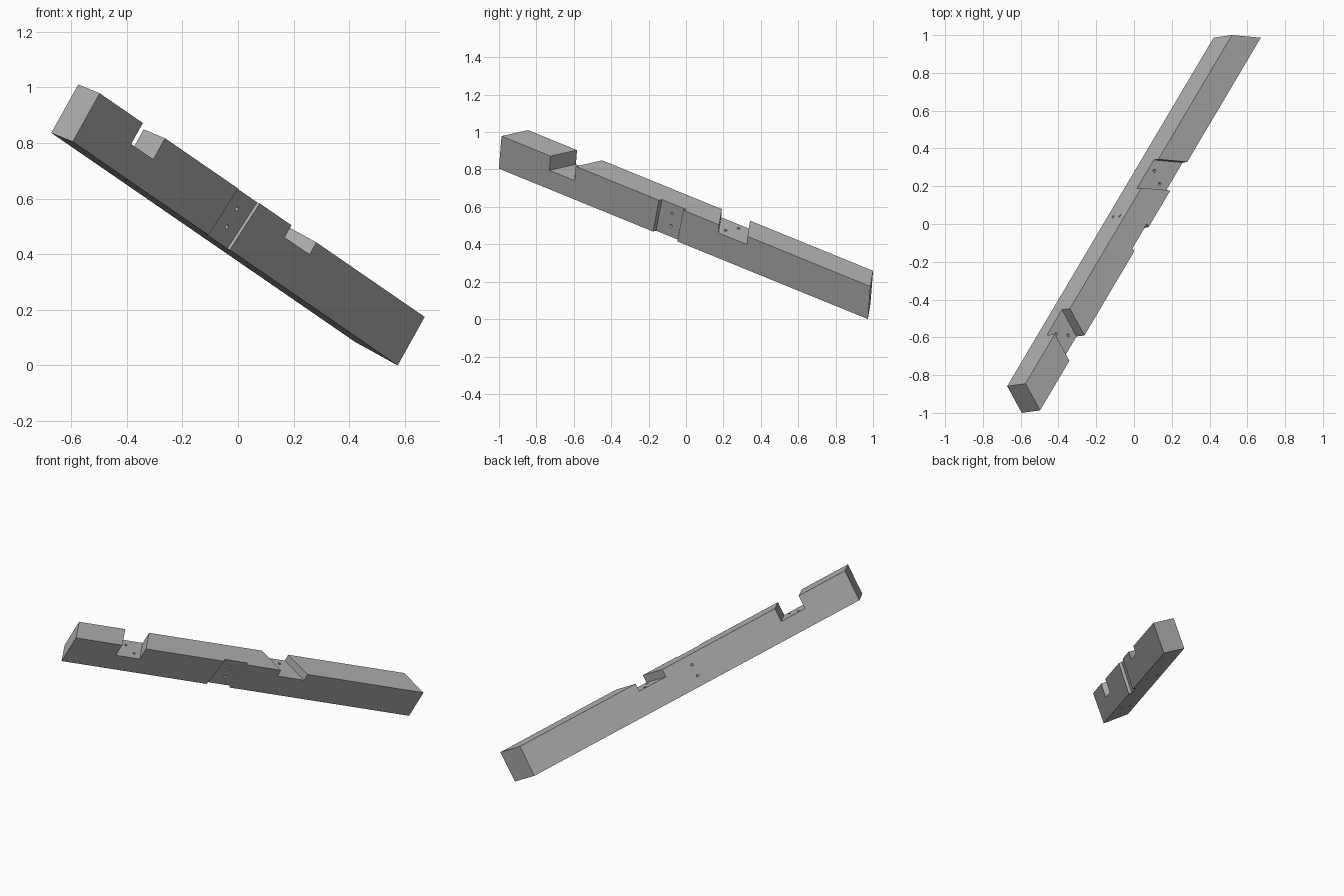
import bpy
import bmesh
from mathutils import Matrix, Vector

if "Cube" in bpy.data.objects:
    bpy.data.objects.remove(bpy.data.objects["Cube"], do_unlink=True)

# Beam frame: s runs down its length, t from front to back face, q up from the top face
along = Vector((0.481, 0.812, -0.331)).normalized()
up = Vector((0.4855, 0.067, 0.8717))
up = (up - along * up.dot(along)).normalized()
back = up.cross(along)
WIDTH, HEIGHT, LENGTH = 0.15, 0.2, 2.43
HIGH_SKEW, LOW_SKEW, SIDE_SKEW = 0.45, -0.6, 0.39

grey = bpy.data.materials.new("timber_grey")
grey.use_nodes = True
colour = (0.45, 0.45, 0.45, 1)
grey.diffuse_color = colour
grey.node_tree.nodes["Principled BSDF"].inputs["Base Color"].default_value = colour


def make_object(name, bm):
    bmesh.ops.recalc_face_normals(bm, faces=bm.faces)
    mesh = bpy.data.meshes.new(name)
    bm.to_mesh(mesh)
    bm.free()
    obj = bpy.data.objects.new(name, mesh)
    bpy.context.collection.objects.link(obj)
    return obj


def skewed_block(name, s, t, q, skew, lean=0):
    """Box whose two ends are skewed across the width and lean with height."""
    bm = bmesh.new()
    bmesh.ops.create_cube(bm, size=1)
    for v in bm.verts:
        i, j, k = (int(c > 0) for c in v.co)
        v.co = (s[i] + skew[i] * t[j] + lean * q[k], t[j], q[k])
    return make_object(name, bm)


def drill(name, centre, direction):
    bm = bmesh.new()
    turn = Vector(direction).to_track_quat('Z', 'Y').to_matrix().to_4x4()
    bmesh.ops.create_cone(bm, cap_ends=True, segments=16, radius1=0.008,
                          radius2=0.008, depth=0.6,
                          matrix=Matrix.Translation(centre) @ turn)
    return make_object(name, bm)


# Timber with mitred ends
beam = skewed_block("notched_beam", (0, LENGTH), (0, WIDTH), (-HEIGHT, 0),
                    (HIGH_SKEW, LOW_SKEW))
beam.data.materials.append(grey)

# Two housings across the top, and a shallow one on the front face
through = (-0.05, WIDTH + 0.05)
cutters = [
    skewed_block("upper_notch_cutter", (0.323, 0.489), through, (-0.087, 0.1),
                 (HIGH_SKEW, HIGH_SKEW)),
    skewed_block("lower_notch_cutter", (1.434, 1.62), through, (-0.05, 0.1),
                 (LOW_SKEW, LOW_SKEW)),
    skewed_block("front_housing_cutter", (1.037, 1.197), (-0.05, 0.018),
                 (-0.3, 0.1), (SIDE_SKEW, SIDE_SKEW), lean=0.11),
]

# Pairs of bolt holes, right through the timber
for s, t in ((0.465, 0.044), (0.427, 0.107), (1.445, 0.05), (1.484, 0.115)):
    cutters.append(drill("bolt_hole_cutter", (s, t, -0.1), (0, 0, 1)))
for q in (-0.061, -0.135):
    cutters.append(drill("bolt_hole_cutter", (1.108 + SIDE_SKEW * 0.075, 0.075, q),
                         (SIDE_SKEW, 1, 0)))

bpy.context.view_layer.objects.active = beam
for cutter in cutters:
    cutter.hide_render = True
    mod = beam.modifiers.new("cut", 'BOOLEAN')
    mod.operation = 'DIFFERENCE'
    mod.solver = 'EXACT'
    mod.object = cutter
    bpy.ops.object.modifier_apply(modifier=mod.name)
    bpy.data.objects.remove(cutter, do_unlink=True)

# Tilt the beam into place, centred and resting on the ground
frame = Matrix((along, back, up)).transposed().to_4x4()
beam.data.transform(frame)
points = [v.co for v in beam.data.vertices]
low = Vector([min(p[i] for p in points) for i in range(3)])
high = Vector([max(p[i] for p in points) for i in range(3)])
middle = (low + high) / 2
middle.z = low.z
beam.data.transform(Matrix.Translation(-middle))
beam.data.update()
